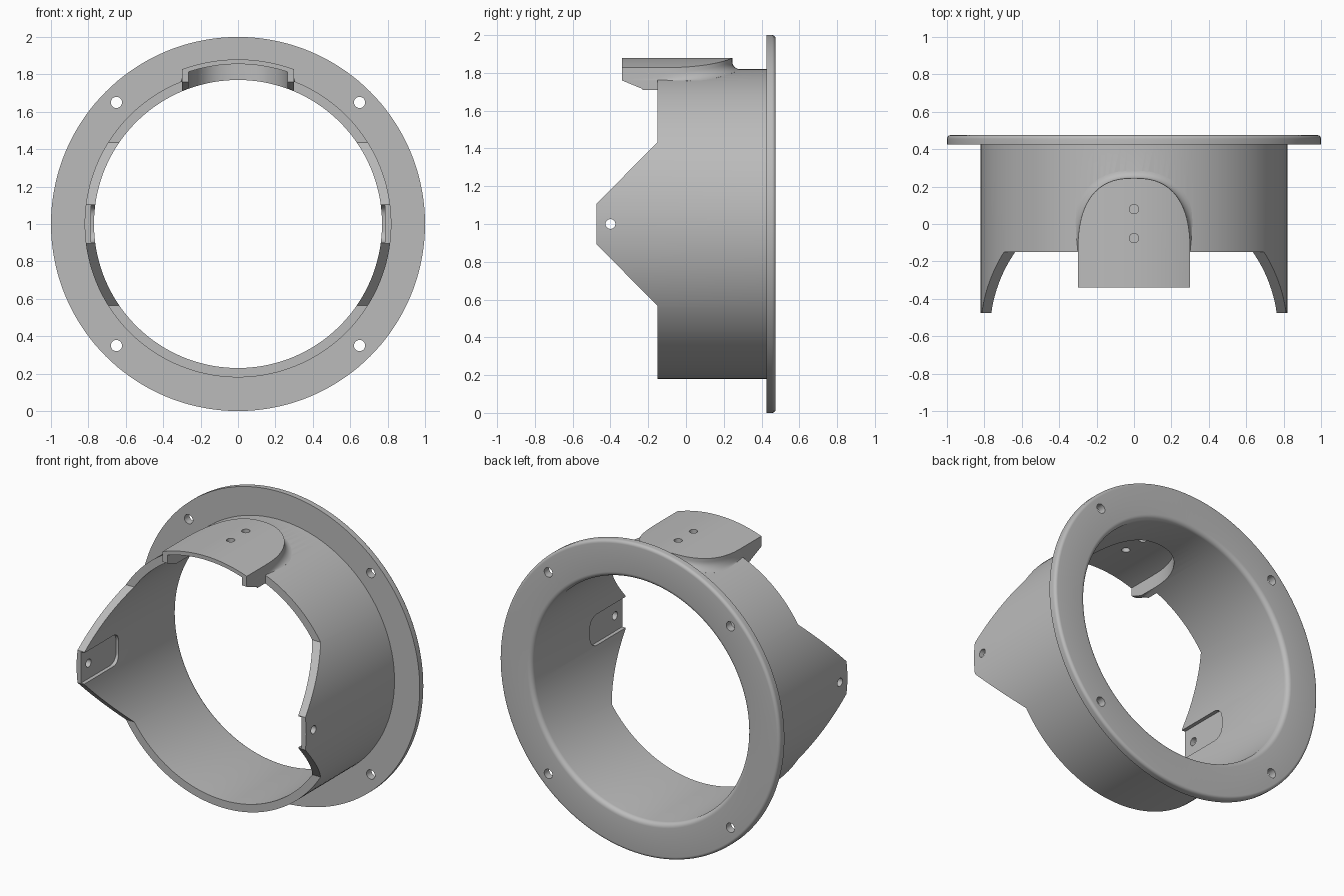
import bpy, bmesh
from math import sin, cos, pi, sqrt, radians
from mathutils import Vector, Matrix

if "Cube" in bpy.data.objects:
    bpy.data.objects.remove(bpy.data.objects["Cube"], do_unlink=True)

CENTRE = 1.0          # height of the ring axis
INNER, OUTER = 0.77, 0.82
BACK, FLANGE_FRONT, TUBE_FRONT, TIP = 0.475, 0.425, -0.15, -0.475

grey = bpy.data.materials.new("plain grey")
grey.use_nodes = True
grey.diffuse_color = (0.5, 0.5, 0.5, 1)
grey.node_tree.nodes["Principled BSDF"].inputs["Base Color"].default_value = (0.5, 0.5, 0.5, 1)


def finish(name, bm):
    bmesh.ops.recalc_face_normals(bm, faces=bm.faces)
    mesh = bpy.data.meshes.new(name)
    bm.to_mesh(mesh)
    bm.free()
    mesh.materials.append(grey)
    obj = bpy.data.objects.new(name, mesh)
    bpy.context.collection.objects.link(obj)
    return obj


def lathe(name, profile, steps=144):
    """Closed (radius, y) profile turned about the ring axis."""
    bm = bmesh.new()
    rings = []
    for i in range(steps):
        a = 2 * pi * i / steps
        rings.append([bm.verts.new((r * cos(a), y, CENTRE + r * sin(a))) for r, y in profile])
    for i, ring in enumerate(rings):
        nxt = rings[(i + 1) % steps]
        for j in range(len(profile)):
            k = (j + 1) % len(profile)
            bm.faces.new((ring[j], ring[k], nxt[k], nxt[j]))
    return finish(name, bm)


def side_prism(name, outline, half_width):
    """(y, z) outline extruded across x."""
    bm = bmesh.new()
    face = bm.faces.new([bm.verts.new((-half_width, y, z)) for y, z in outline])
    new = bmesh.ops.extrude_face_region(bm, geom=[face])["geom"]
    bmesh.ops.translate(bm, vec=(2 * half_width, 0, 0),
                        verts=[v for v in new if isinstance(v, bmesh.types.BMVert)])
    return finish(name, bm)


def drill(name, centre, axis, radius, length):
    bm = bmesh.new()
    turn = Vector(axis).to_track_quat('Z', 'Y').to_matrix().to_4x4()
    bmesh.ops.create_cone(bm, cap_ends=True, segments=32, radius1=radius, radius2=radius,
                          depth=length, matrix=Matrix.Translation(centre) @ turn)
    return finish(name, bm)


def saddle(name, levels, half_width, reach, front, steps=40):
    """Rounded tongue that follows the tube; levels are (flare, radius)."""
    bm = bmesh.new()
    loops = []
    for flare, radius in levels:
        fore, aft = [], []
        for i in range(steps + 1):
            t = pi * (1 - i / steps)
            c, s = cos(t), max(sin(t), 0.0)
            if i in (0, steps):
                s = 0.0
            shape = abs(c) ** 0.8 * (1 if c > 0 else -1)
            x0 = shape * half_width
            x = shape * (half_width + flare * min(1, 2 * s))
            y = TUBE_FRONT + s ** 0.8 * (reach - TUBE_FRONT + flare)
            fore.append(bm.verts.new((x0, front, CENTRE + sqrt(radius ** 2 - x0 ** 2))))
            aft.append(bm.verts.new((x, y, CENTRE + sqrt(radius ** 2 - x ** 2))))
        loops.append((fore, aft))
    for fore, aft in (loops[0], loops[-1]):
        for i in range(steps):
            bm.faces.new((fore[i], fore[i + 1], aft[i + 1], aft[i]))
    for (f0, a0), (f1, a1) in zip(loops, loops[1:]):
        low, high = f0 + a0[::-1], f1 + a1[::-1]
        for i in range(len(low)):
            k = (i + 1) % len(low)
            bm.faces.new((low[i], low[k], high[k], high[i]))
    return finish(name, bm)


def combine(target, tool, operation='DIFFERENCE'):
    mod = target.modifiers.new("cut", 'BOOLEAN')
    mod.operation, mod.solver, mod.object = operation, 'EXACT', tool
    bpy.context.view_layer.objects.active = target
    bpy.ops.object.modifier_apply(modifier=mod.name)
    bpy.data.objects.remove(tool, do_unlink=True)


# Tube and flange in one turned profile, with rounded rear edges
arc = [i * pi / 12 for i in range(7)]
profile = [(INNER, TIP)]
profile += [(INNER + 0.03 * (1 - cos(a)), BACK - 0.03 * (1 - sin(a))) for a in arc]
profile += [(0.98 + 0.02 * sin(a), BACK - 0.02 * (1 - cos(a))) for a in arc]
profile += [(1.0, FLANGE_FRONT), (OUTER, FLANGE_FRONT), (OUTER, TIP)]
body = lathe("mounting_ring", profile)

# Trim the front of the tube to leave two tapered side tabs
for s in (1, -1):
    outline = [(-0.8, 0.1), (TIP - 0.005, 0.1), (TUBE_FRONT, 0.435), (TUBE_FRONT, 1.2), (-0.8, 1.2)]
    combine(body, side_prism("tab_trim", [(y, CENTRE + s * z) for y, z in outline], 1.2))

# Top bracket with a fillet where it meets the tube
fillet = [(0.04 * (1 - sin(a)), 0.86 - 0.04 * cos(a)) for a in arc]
bracket = saddle("top_bracket", [(0, INNER + 0.001), (0.04, 0.815)] + fillet + [(0, 0.88)],
                 0.30, 0.245, -0.34)
combine(body, bracket, 'UNION')

# Hollow under the bracket and chamfered bracket feet
combine(body, saddle("pocket", [(0, 0.6), (0, 0.855)], 0.265, 0.21, -0.5))
combine(body, side_prism("foot_chamfer", [(-0.5, 1.826), (-0.23, 1.715), (-0.23, 1.6), (-0.5, 1.6)], 0.4))

# Rounded recess on the inside of both tabs
recess = [(-0.6, CENTRE - 0.1)]
recess += [(-0.18 + 0.06 * sin(a), CENTRE - 0.04 - 0.06 * cos(a)) for a in arc]
recess += [(-0.18 + 0.06 * cos(a), CENTRE + 0.04 + 0.06 * sin(a)) for a in arc]
recess += [(-0.6, CENTRE + 0.1)]
combine(body, side_prism("tab_recess", recess, 0.787))

# Screw holes: tabs, bracket and flange
combine(body, drill("tab_hole", (0, -0.4, CENTRE), (1, 0, 0), 0.026, 2))
for y in (0.08, -0.075):
    combine(body, drill("bracket_hole", (0, y, 1.85), (0, 0, 1), 0.025, 0.3))
for x in (-0.65, 0.65):
    for z in (-0.65, 0.65):
        combine(body, drill("flange_hole", (x, 0.45, CENTRE + z), (0, 1, 0), 0.03, 0.2))

body.data.materials.clear()
body.data.materials.append(grey)
for poly in body.data.polygons:
    poly.material_index = 0

bpy.ops.object.select_all(action='DESELECT')
body.select_set(True)
bpy.context.view_layer.objects.active = body
bpy.ops.object.shade_smooth_by_angle(angle=radians(30))
